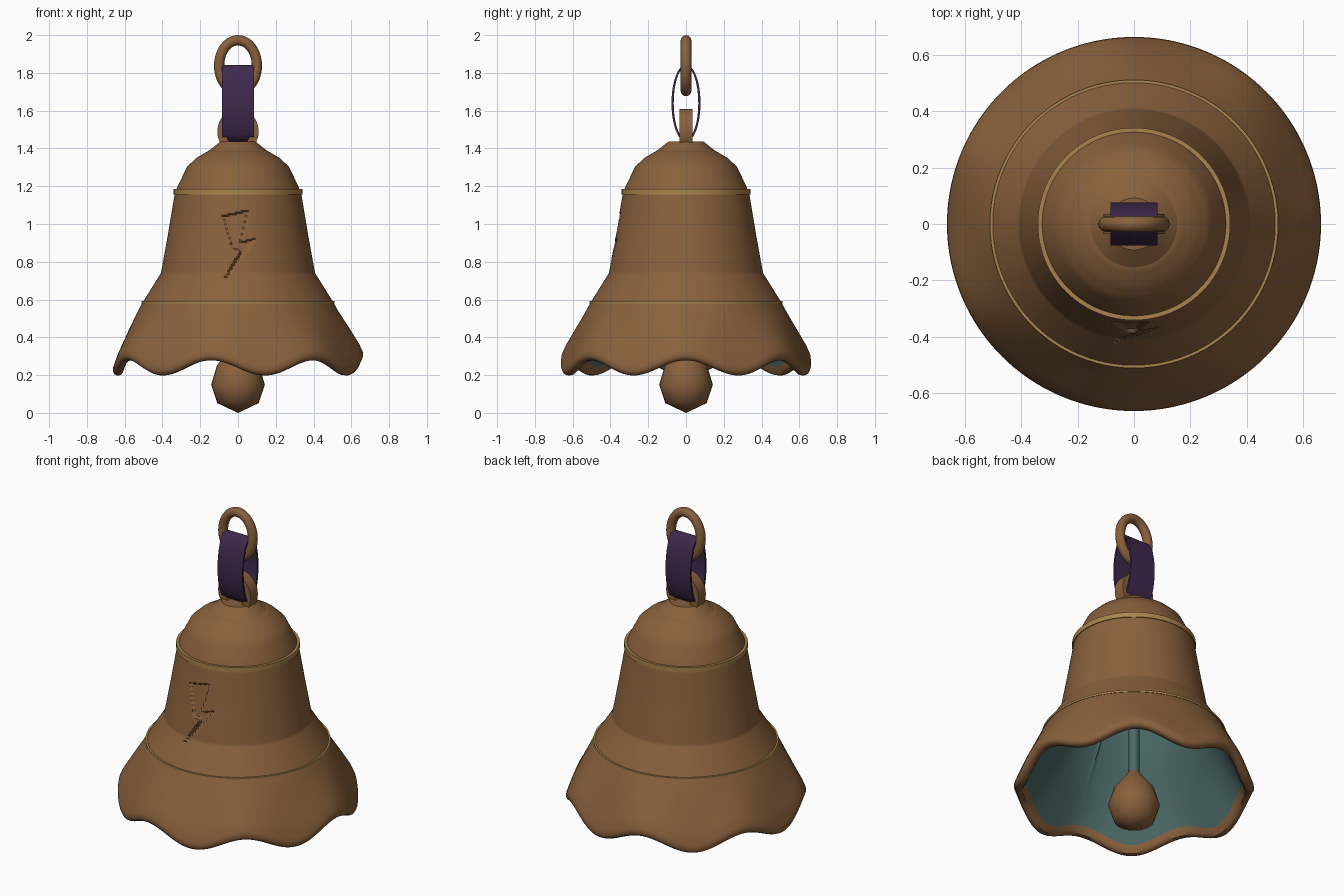
import bpy, bmesh, math

if "Cube" in bpy.data.objects:
    bpy.data.objects.remove(bpy.data.objects["Cube"])

def material(name, rgb):
    m = bpy.data.materials.new(name)
    m.diffuse_color = (*rgb, 1)
    m.use_nodes = True
    m.node_tree.nodes["Principled BSDF"].inputs["Base Color"].default_value = m.diffuse_color
    return m

BRONZE = material("bronze", (0.25, 0.118, 0.045))
GOLD = material("pale gold", (0.40, 0.23, 0.075))
TEAL = material("dark teal", (0.068, 0.14, 0.13))
PURPLE = material("dark purple", (0.05, 0.022, 0.075))

def make(name, verts, faces, mats, angle=40):
    me = bpy.data.meshes.new(name)
    me.from_pydata(verts, [], faces)
    for m in mats:
        me.materials.append(m)
    bm = bmesh.new()
    bm.from_mesh(me)
    bmesh.ops.remove_doubles(bm, verts=bm.verts, dist=1e-5)
    bmesh.ops.recalc_face_normals(bm, faces=bm.faces)
    bm.to_mesh(me)
    bm.free()
    ob = bpy.data.objects.new(name, me)
    bpy.context.collection.objects.link(ob)
    bpy.ops.object.select_all(action='DESELECT')
    ob.select_set(True)
    bpy.context.view_layer.objects.active = ob
    bpy.ops.object.shade_smooth_by_angle(angle=math.radians(angle))
    return ob

def grid_faces(rows, cols, wrap_rows=False):
    out = []
    for i in range(rows if wrap_rows else rows - 1):
        for j in range(cols):
            a, b = i * cols, ((i + 1) % rows) * cols
            k = (j + 1) % cols
            out.append((a + j, a + k, b + k, b + j))
    return out

def lathe(name, profile, mats, segs=64, closed=False, shape=None, angle=40):
    verts = []
    for r, z in profile:
        for j in range(segs):
            t = math.tau * j / segs
            r2, z2 = shape(r, z, t) if shape else (r, z)
            verts.append((r2 * math.cos(t), r2 * math.sin(t), z2))
    return make(name, verts, grid_faces(len(profile), segs, closed), mats, angle)

def loop(name, center_z, rx, rz, section, mat, axis='x', segs=48, angle=40):
    """Sweep a (outward, sideways) section around an upright ellipse."""
    verts = []
    for u, v in section:
        for j in range(segs):
            t = math.tau * j / segs
            a, z = (rx + u) * math.cos(t), center_z + (rz + u) * math.sin(t)
            verts.append((a, v, z) if axis == 'x' else (v, a, z))
    return make(name, verts, grid_faces(len(section), segs, True), [mat], angle)

# Bell shell: outer wall, rounded scalloped lip, then inner wall
BOLT = [(-.08, 1.04), (.05, 1.07), (.01, .90), (.09, .92),
        (-.085, .69), (.02, .86), (-.03, .87)]

def in_bolt(x, z):
    hit = False
    for (x1, z1), (x2, z2) in zip(BOLT, BOLT[1:] + BOLT[:1]):
        if (z1 > z) != (z2 > z) and x < x1 + (z - z1) * (x2 - x1) / (z2 - z1):
            hit = not hit
    return hit

outer = [(0, 1.40), (0.155, 1.388), (0.22, 1.35), (0.268, 1.305), (0.32, 1.20),
         (0.335, 1.16), (0.37, 0.95), (0.408, 0.74), (0.505, 0.585),
         (0.585, 0.44), (0.64, 0.335), (0.66, 0.285)]
lip = [(0.663, 0.262), (0.655, 0.245), (0.64, 0.238), (0.62, 0.24), (0.608, 0.258)]
inner = [(0.60, 0.285), (0.54, 0.41), (0.465, 0.575), (0.37, 0.73),
         (0.30, 1.15), (0.23, 1.28), (0, 1.36)]
dense = [outer[0]]
for (r1, z1), (r2, z2) in zip(outer, outer[1:]):
    n = max(1, round(abs(z2 - z1) / 0.008)) if 0.58 < z2 < 1.1 else 3
    dense += [(r1 + (r2 - r1) * k / n, z1 + (z2 - z1) * k / n) for k in range(1, n + 1)]
n_outer = len(dense)
SEGS = 280

def bell_shape(r, z, t):
    # seven waves fading out above the flare, plus a shallow zigzag dent in front
    w = min(1, max(0, (0.54 - z) / 0.25))
    x = r * math.cos(t)
    if 0.68 < z < 1.08 and math.sin(t) < -0.8 and r > 0.343 and in_bolt(x, z):
        r -= 0.014
    return r, z + 0.04 * w * math.cos(7 * t)

bell = lathe("bell_shell", dense + lip + inner, [BRONZE, TEAL], SEGS, shape=bell_shape, angle=50)
for p in bell.data.polygons:
    c, n = p.center, p.normal
    r = math.hypot(c.x, c.y)
    facing_in = c.x * n.x + c.y * n.y < 0 or (r < 0.3 and n.z < 0)
    # inner wall faces the axis; keep the rounded lip and dent sides bronze
    in_dent = c.y < -0.3 and abs(c.x) < 0.11 and 0.66 < c.z < 1.09 and r > 0.385 - (c.z - 0.74) * 0.16
    wave = 0.04 * math.cos(7 * math.atan2(c.y, c.x))
    if facing_in and not in_dent and c.z > 0.28 + wave:
        p.material_index = 1

# Crown cap
lathe("crown_cap", [(0, 1.37), (0.155, 1.375), (0.155, 1.387), (0.092, 1.437), (0, 1.437)],
      [BRONZE], 48, angle=25)

# Gold bands
for name, r, z, h in (("upper_band", 0.341, 1.170, 0.015), ("lower_band", 0.511, 0.586, 0.006)):
    lathe(name, [(r, z - h), (r, z + h), (r - 0.025, z + h), (r - 0.025, z - h)],
          [GOLD], 96, closed=True)

# Clapper and its rod
lathe("clapper_rod", [(0, 0.3), (0.03, 0.3), (0.03, 1.35), (0, 1.35)], [TEAL], 16)
lathe("clapper", [(0, 0.0), (0.11, 0.052), (0.142, 0.15), (0.112, 0.25), (0.05, 0.33),
                  (0.03, 0.36), (0, 0.36)], [BRONZE], 24, angle=50)

# Square-section hanging lug, cloth strap and top ring
lug = [(-.022, -.035), (.022, -.035), (.022, .035), (-.022, .035)]
loop("hanging_lug", 1.49, 0.087, 0.098, lug, BRONZE)
strap = [(-.006, -.084), (.006, -.084), (.006, .084), (-.006, .084)]
loop("strap", 1.64, 0.071, 0.197, strap, PURPLE, axis='y')
tube = [(0.027 * math.cos(math.tau * k / 12), 0.028 * math.sin(math.tau * k / 12)) for k in range(12)]
loop("top_ring", 1.838, 0.1, 0.135, tube, BRONZE)
